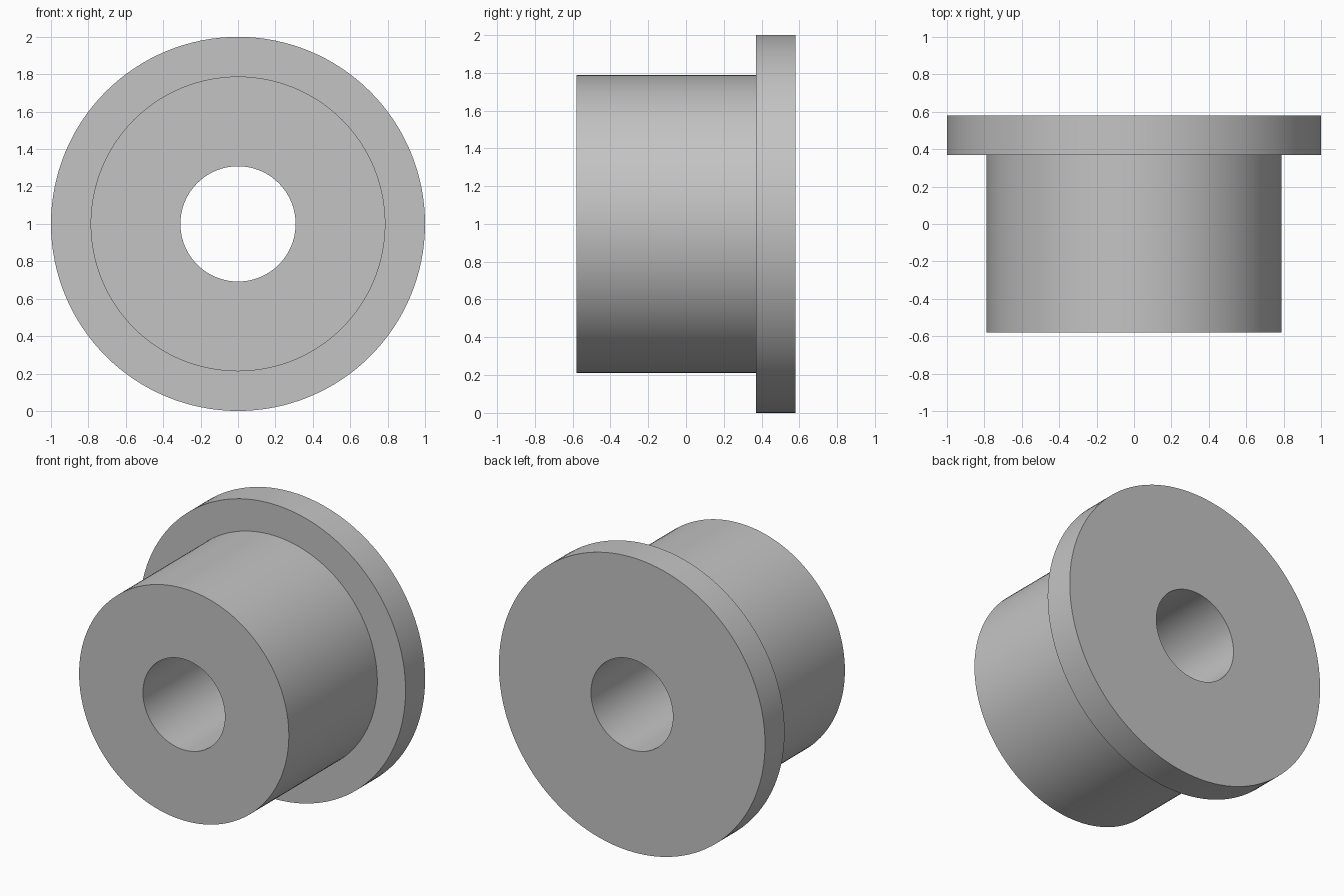
import bpy
import bmesh
import math
from mathutils import Vector

cube = bpy.data.objects.get("Cube")
if cube:
    bpy.data.objects.remove(cube, do_unlink=True)

# Plain grey material
grey = bpy.data.materials.new("plain_grey")
grey.use_nodes = True
colour = (0.55, 0.55, 0.55, 1)
grey.diffuse_color = colour
grey.node_tree.nodes["Principled BSDF"].inputs["Base Color"].default_value = colour

# Dimensions
SEGMENTS = 128
BORE, BARREL, FLANGE = 0.308, 0.788, 1.0
FRONT, STEP, BACK = -0.58, 0.37, 0.58

# Closed half section (depth, radius), revolved around the bore axis
section = [(FRONT, BORE), (FRONT, BARREL), (STEP, BARREL),
           (STEP, FLANGE), (BACK, FLANGE), (BACK, BORE)]

bm = bmesh.new()
verts = [bm.verts.new((0, y, r)) for y, r in section]
edges = [bm.edges.new((v, verts[(i + 1) % len(verts)])) for i, v in enumerate(verts)]
bmesh.ops.spin(bm, geom=verts + edges, cent=(0, 0, 0), axis=(0, 1, 0),
               angle=math.tau, steps=SEGMENTS, use_merge=True)
bmesh.ops.remove_doubles(bm, verts=bm.verts, dist=1e-4)
bmesh.ops.recalc_face_normals(bm, faces=bm.faces)
bmesh.ops.translate(bm, verts=bm.verts, vec=Vector((0, 0, FLANGE)))

mesh = bpy.data.meshes.new("flanged_bushing")
bm.to_mesh(mesh)
bm.free()
mesh.materials.append(grey)
bushing = bpy.data.objects.new("flanged_bushing", mesh)
bpy.context.collection.objects.link(bushing)

# Smooth round walls, crisp rims
bpy.ops.object.select_all(action="DESELECT")
bushing.select_set(True)
bpy.context.view_layer.objects.active = bushing
bpy.ops.object.shade_smooth_by_angle(angle=math.radians(30))
